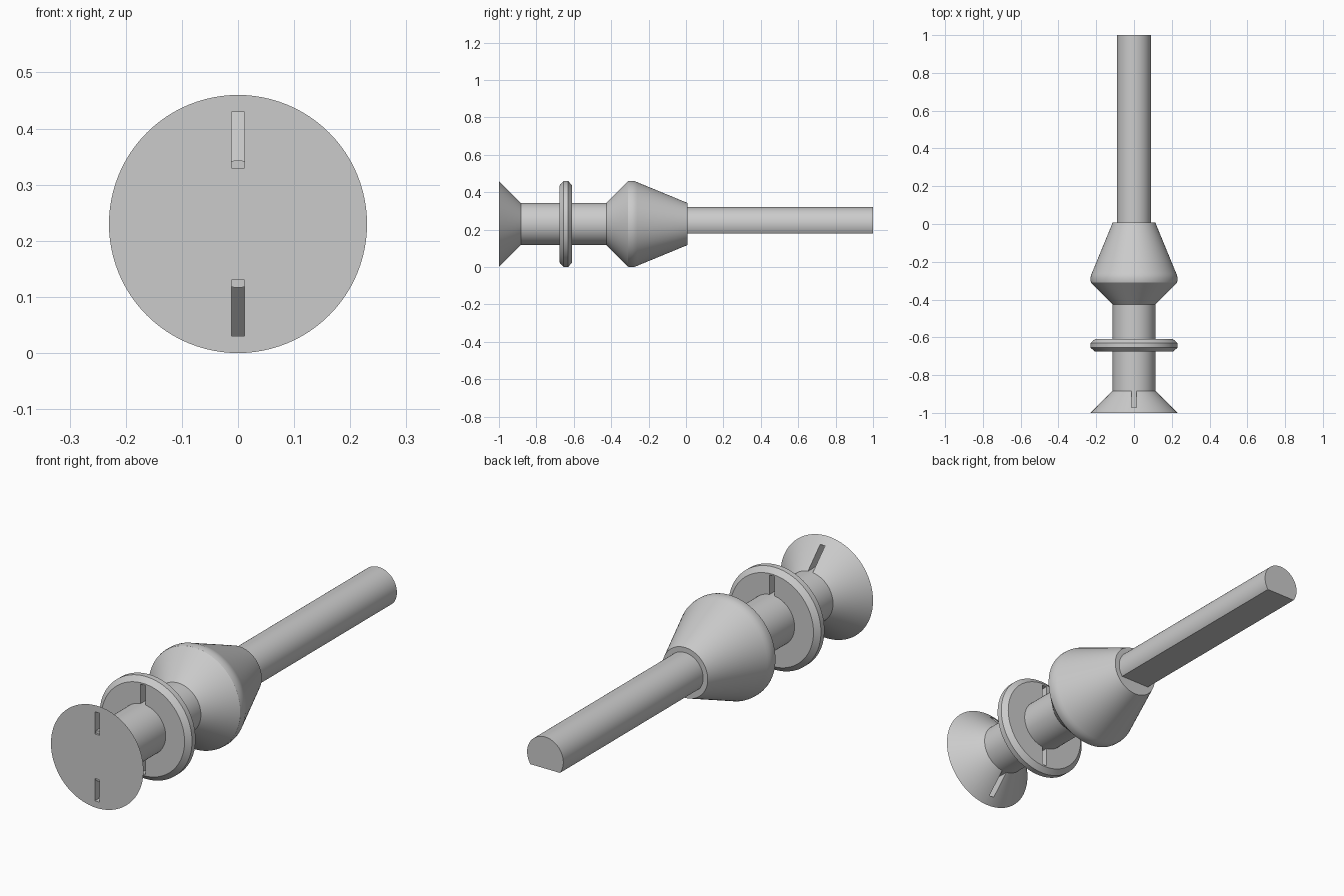
import bpy, bmesh, math
from mathutils import Matrix, Vector

cube = bpy.data.objects.get("Cube")
if cube:
    bpy.data.objects.remove(cube, do_unlink=True)

AXIS = 0.23      # height of the turning axis
NECK = 0.113     # neck radius

grey = bpy.data.materials.new("plain_grey")
grey.use_nodes = True
colour = (0.6, 0.6, 0.6, 1)
grey.diffuse_color = colour
grey.node_tree.nodes["Principled BSDF"].inputs["Base Color"].default_value = colour


def add_object(name, bm):
    bmesh.ops.recalc_face_normals(bm, faces=bm.faces[:])
    mesh = bpy.data.meshes.new(name)
    bm.to_mesh(mesh)
    bm.free()
    obj = bpy.data.objects.new(name, mesh)
    bpy.context.collection.objects.link(obj)
    mesh.materials.append(grey)
    return obj


def turned(profile, steps=96):
    """Solid of revolution about the y axis from (y, radius) points."""
    bm = bmesh.new()
    rings = []
    for y, r in profile:
        angles = [math.tau * i / steps for i in range(steps)]
        rings.append([bm.verts.new((r * math.cos(a), y, AXIS + r * math.sin(a)))
                      for a in angles])
    for a, b in zip(rings, rings[1:]):
        for i in range(steps):
            j = (i + 1) % steps
            bm.faces.new((a[i], a[j], b[j], b[i]))
    bm.faces.new(rings[0])
    bm.faces.new(rings[-1])
    return bm


def smooth(obj, degrees=20):
    bpy.ops.object.select_all(action='DESELECT')
    obj.select_set(True)
    bpy.context.view_layer.objects.active = obj
    bpy.ops.object.shade_smooth_by_angle(angle=math.radians(degrees))


# Turned parts, front to back
flange = add_object("front_flange", turned([(-1, 0.23), (-0.883, NECK)]))
neck = add_object("neck", turned([(-0.99, NECK), (-0.4, NECK)]))
collar = add_object("collar", turned([(-0.675, 0.207), (-0.655, 0.23),
                                      (-0.63, 0.23), (-0.61, 0.207)]))
cone = add_object("cone_body", turned([(-0.425, NECK), (-0.31, 0.228), (-0.3, 0.23),
                                       (-0.285, 0.23), (-0.272, 0.228), (-0.26, 0.223),
                                       (0.007, NECK)]))

# Round stem with a flat underside
bm = turned([(-0.05, 0.09), (1, 0.09)])
cut = bmesh.ops.bisect_plane(bm, geom=bm.verts[:] + bm.edges[:] + bm.faces[:],
                             plane_co=Vector((0, 0, 0.178)), plane_no=Vector((0, 0, -1)),
                             clear_outer=True)
bmesh.ops.holes_fill(bm, edges=[e for e in bm.edges if e.is_boundary])
stem = add_object("flat_bottomed_stem", bm)

# Slots above and below the neck, cut through the flange and the collar
bm = bmesh.new()
for side in (1, -1):
    place = Matrix.Translation((0, -0.8, AXIS + side * 0.15))
    bmesh.ops.create_cube(bm, size=1, matrix=place @ Matrix.Diagonal((0.024, 0.6, 0.1, 1)))
cutter = add_object("slot_cutter", bm)
cutter.hide_render = True

for part in (flange, collar):
    mod = part.modifiers.new("slots", 'BOOLEAN')
    mod.operation = 'DIFFERENCE'
    mod.solver = 'EXACT'
    mod.object = cutter
    bpy.context.view_layer.objects.active = part
    bpy.ops.object.modifier_apply(modifier=mod.name)
bpy.data.objects.remove(cutter, do_unlink=True)

for part in (flange, neck, collar, cone, stem):
    smooth(part)
